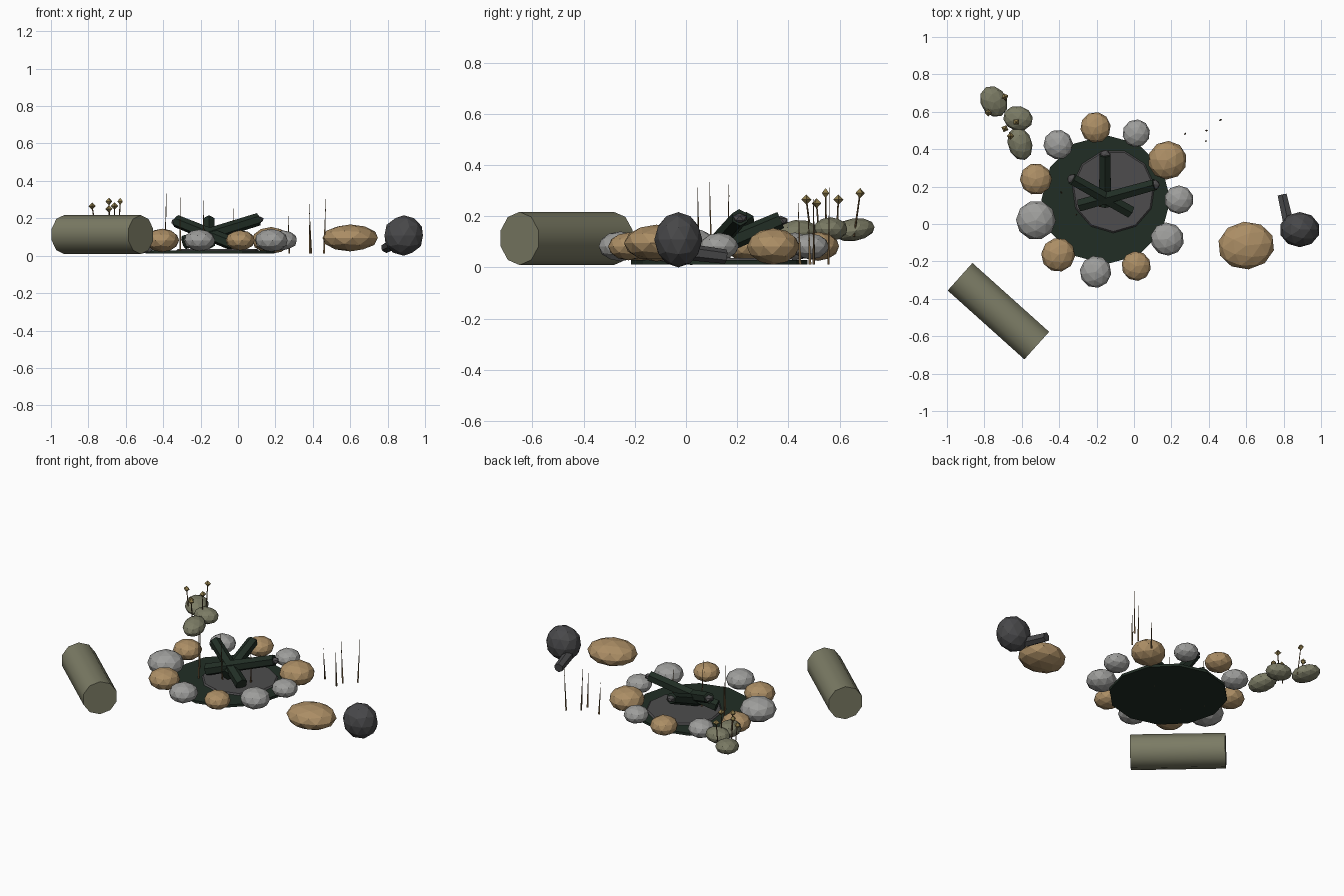
import bpy, bmesh, math, random
from mathutils import Vector, Matrix

random.seed(4)
cube = bpy.data.objects.get("Cube")
if cube:
    bpy.data.objects.remove(cube)


def material(name, r, g, b):
    m = bpy.data.materials.new(name)
    m.use_nodes = True
    m.diffuse_color = (r, g, b, 1)
    bsdf = next(n for n in m.node_tree.nodes if n.type == 'BSDF_PRINCIPLED')
    bsdf.inputs["Base Color"].default_value = (r, g, b, 1)
    return m


TAN = material("tan stone", .41, .27, .13)
GREY = material("grey stone", .34, .34, .33)
BARK = material("olive bark", .20, .20, .13)
IRON = material("black iron", .065, .065, .068)
CHAR = material("charred green", .015, .027, .018)
ASH = material("grey ash", .075, .073, .075)
BLOOM = material("dull gold", .27, .20, .07)
STRAW = material("dry straw", .16, .10, .045)


def finish(name, bm, mat, smooth=None):
    mesh = bpy.data.meshes.new(name)
    bm.to_mesh(mesh)
    bm.free()
    mesh.materials.append(mat)
    ob = bpy.data.objects.new(name, mesh)
    bpy.context.collection.objects.link(ob)
    if smooth:
        bpy.context.view_layer.objects.active = ob
        bpy.ops.object.select_all(action='DESELECT')
        ob.select_set(True)
        bpy.ops.object.shade_smooth_by_angle(angle=math.radians(smooth))
    return ob


def lump(name, loc, size, mat, turn=0, tilt=0, detail=2):
    """Faceted ellipsoid."""
    bm = bmesh.new()
    bmesh.ops.create_icosphere(bm, subdivisions=detail, radius=1)
    m = (Matrix.Translation(loc) @ Matrix.Rotation(turn, 4, 'Z')
         @ Matrix.Rotation(tilt, 4, 'X') @ Matrix.Diagonal((*size, 1)))
    bmesh.ops.transform(bm, matrix=m, verts=bm.verts)
    return finish(name, bm, mat)


def rod(name, a, b, r1, r2, mat, sides=6, smooth=None):
    """Tapered prism running from a to b."""
    a, b = Vector(a), Vector(b)
    bm = bmesh.new()
    bmesh.ops.create_cone(bm, cap_ends=True, segments=sides, radius1=r1,
                          radius2=r2, depth=(b - a).length)
    m = Matrix.Translation((a + b) / 2) @ (b - a).to_track_quat('Z', 'Y').to_matrix().to_4x4()
    bmesh.ops.transform(bm, matrix=m, verts=bm.verts)
    return finish(name, bm, mat, smooth)


# Fire pit floor and ash bed
PIT = Vector((-.15, .13, 0))
rod("pit_floor", PIT + Vector((0, 0, .012)), PIT + Vector((0, 0, .028)), .345, .345, CHAR, 12)
rod("ash_bed", (-.11, .175, .026), (-.11, .175, .036), .225, .215, ASH, 11)

# Ring of stones, counter-clockwise from the right
ring = [(.078, 'g'), (.105, 't'), (.075, 'g'), (.083, 't'), (.08, 'g'), (.086, 't'),
        (.107, 'g'), (.092, 't'), (.086, 'g'), (.08, 't'), (.09, 'g')]
for i, (r, kind) in enumerate(ring):
    a = i * math.tau / len(ring)
    loc = PIT + Vector((.39 * math.cos(a), .39 * math.sin(a), .082))
    lump(f"ring_stone_{i + 1}", loc, (r, r * .98, r * .68),
         TAN if kind == 't' else GREY, a)

# Charred sticks leaning together, ash on the raised ends
sticks = [((-.155, .10, .07), (-.155, .37, .185)),
          ((-.02, .065, .06), (-.33, .24, .185)),
          ((-.29, .10, .07), (.11, .21, .195))]
for i, (low, high) in enumerate(sticks):
    rod(f"charred_stick_{i + 1}", low, high, .037, .034, CHAR, 6)
    lump(f"stick_ash_{i + 1}", Vector(high) + Vector((0, 0, -.003)), (.03, .03, .02), ASH, detail=1)

# Seating log
rod("fallen_log", (-.93, -.282, .113), (-.52, -.65, .113), .104, .104, BARK, 10, 45)

# Large boulder and kettle with handle
lump("boulder", (.6, -.115, .095), (.152, .128, .072), TAN, .1)
lump("kettle", (.886, -.03, .108), (.108, .094, .108), IRON)
rod("kettle_handle", (.825, .01, .06), (.792, .155, .042), .032, .028, IRON, 6)

# Low shrub
lump("shrub_back", (-.75, .655, .147), (.07, .088, .044), BARK, .5, .15)
lump("shrub_middle", (-.62, .565, .15), (.08, .066, .046), BARK, -.2)
lump("shrub_front", (-.61, .43, .135), (.065, .092, .05), BARK, .3, .1)

# Flowers on stems
heads = [(-.78, .595, .265), (-.69, .68, .29), (-.63, .545, .29),
         (-.69, .51, .25), (-.66, .47, .265)]
for i, head in enumerate(heads):
    head = Vector(head)
    foot = head.lerp(Vector((-.67, .56, 0)), .2)
    foot.z = .12
    rod(f"flower_stem_{i + 1}", foot, head, .004, .003, STRAW, 4)
    bm = bmesh.new()
    bmesh.ops.create_uvsphere(bm, u_segments=4, v_segments=2, radius=.02)
    bmesh.ops.transform(bm, verts=bm.verts,
                        matrix=Matrix.Translation(head) @ Matrix.Rotation(.4 * i, 4, 'Z'))
    finish(f"flower_head_{i + 1}", bm, BLOOM)

# Dry grass blades
blades = [(.275, .485, .2), (.385, .445, .24), (.39, .5, .28), (.46, .555, .3),
          (-.39, .17, .32), (-.31, .05, .3), (-.18, .1, .33), (-.02, .16, .27)]
for i, (x, y, h) in enumerate(blades):
    lean = Vector((random.uniform(-.012, .012), random.uniform(-.01, .01), h))
    foot = Vector((x, y, .012))
    rod(f"grass_blade_{i + 1}", foot, foot + lean, .006, .0005, STRAW, 3)
